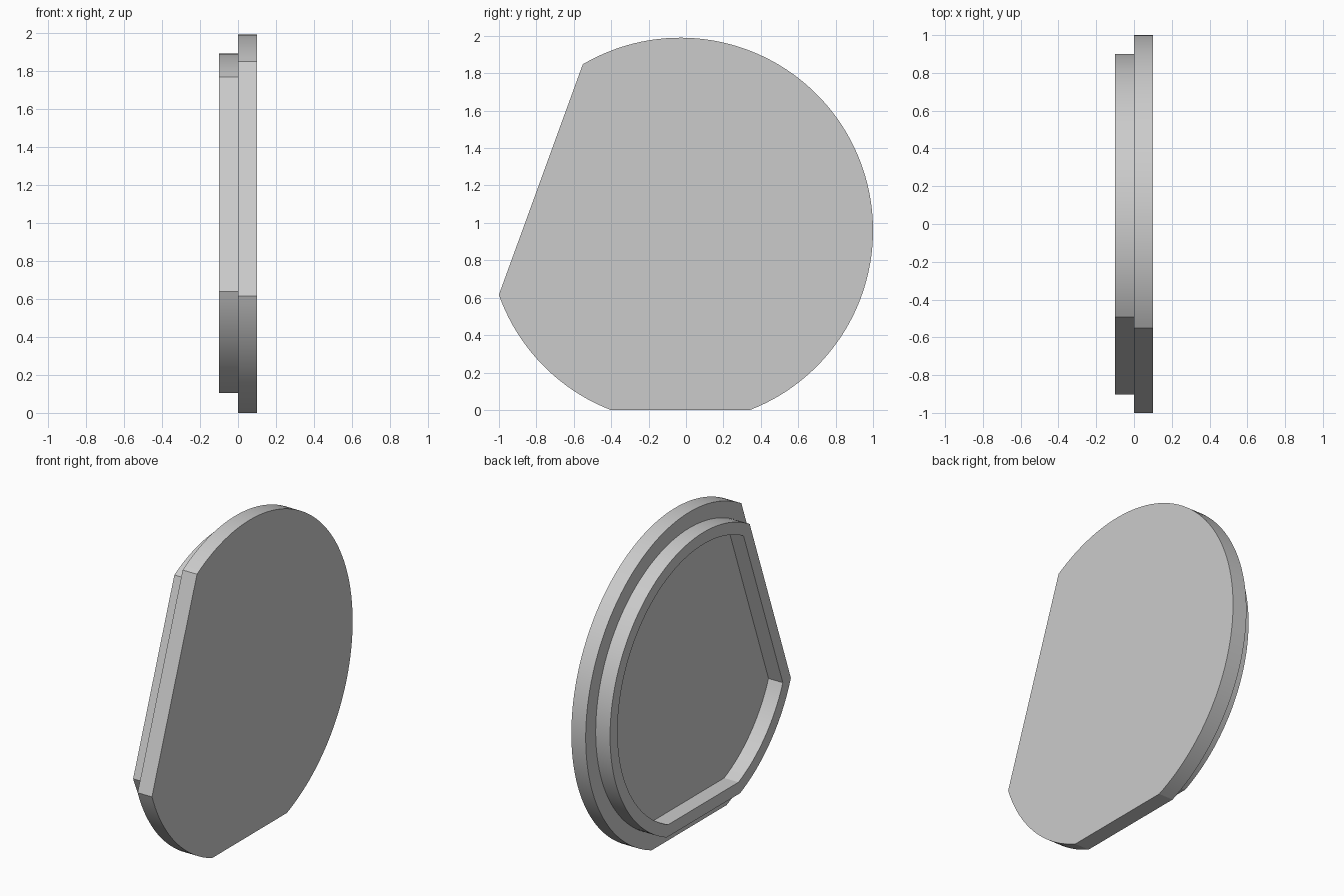
import bpy, bmesh
from math import acos, cos, sin, radians

cube = bpy.data.objects.get("Cube")
if cube:
    bpy.data.objects.remove(cube, do_unlink=True)

CENTRE_Y, CENTRE_Z = -0.03, 0.96
BOTTOM, SLANT = radians(-90), radians(160)   # directions of the two flat cuts

grey = bpy.data.materials.new("plain grey")
grey.use_nodes = True
colour = (0.6, 0.6, 0.6, 1)
grey.diffuse_color = colour
grey.node_tree.nodes["Principled BSDF"].inputs["Base Color"].default_value = colour


def outline(radius, bottom_cut, slant_cut):
    """Circle with two chords cut off, given by their distance from the centre."""
    b, s = acos(bottom_cut / radius), acos(slant_cut / radius)
    points = []
    for start, end, steps in ((BOTTOM + b, SLANT - s, 80),
                              (SLANT + s, BOTTOM + radians(360) - b, 20)):
        for i in range(steps + 1):
            a = start + (end - start) * i / steps
            points.append((CENTRE_Y + radius * cos(a), CENTRE_Z + radius * sin(a)))
    return points


def loft(name, sections, capped):
    """Join outlines placed along x into one surface."""
    bm = bmesh.new()
    loops = [[bm.verts.new((x, y, z)) for y, z in pts] for x, pts in sections]
    for lower, upper in zip(loops, loops[1:]):
        for i in range(len(lower)):
            j = (i + 1) % len(lower)
            bm.faces.new((lower[i], upper[i], upper[j], lower[j]))
    if capped:
        bm.faces.new(loops[0])
        bm.faces.new(loops[-1][::-1])
        bmesh.ops.recalc_face_normals(bm, faces=bm.faces)
    mesh = bpy.data.meshes.new(name)
    bm.to_mesh(mesh)
    bm.free()
    mesh.materials.append(grey)
    obj = bpy.data.objects.new(name, mesh)
    bpy.context.collection.objects.link(obj)
    bpy.ops.object.select_all(action="DESELECT")
    obj.select_set(True)
    bpy.context.view_layer.objects.active = obj
    bpy.ops.object.shade_smooth_by_angle(angle=radians(20))
    return obj


# Wide flat plate; its inner side is the floor of the pocket
plate = outline(1.03, 0.96, 0.794)
loft("face_plate", [(0.1, plate), (0, plate)], True)

# Raised rim, open against the plate
rim_outer = outline(0.93, 0.855, 0.71)
rim_inner = outline(0.855, 0.78, 0.635)
loft("raised_rim", [(0, rim_outer), (-0.1, rim_outer),
                    (-0.1, rim_inner), (0, rim_inner)], False)
